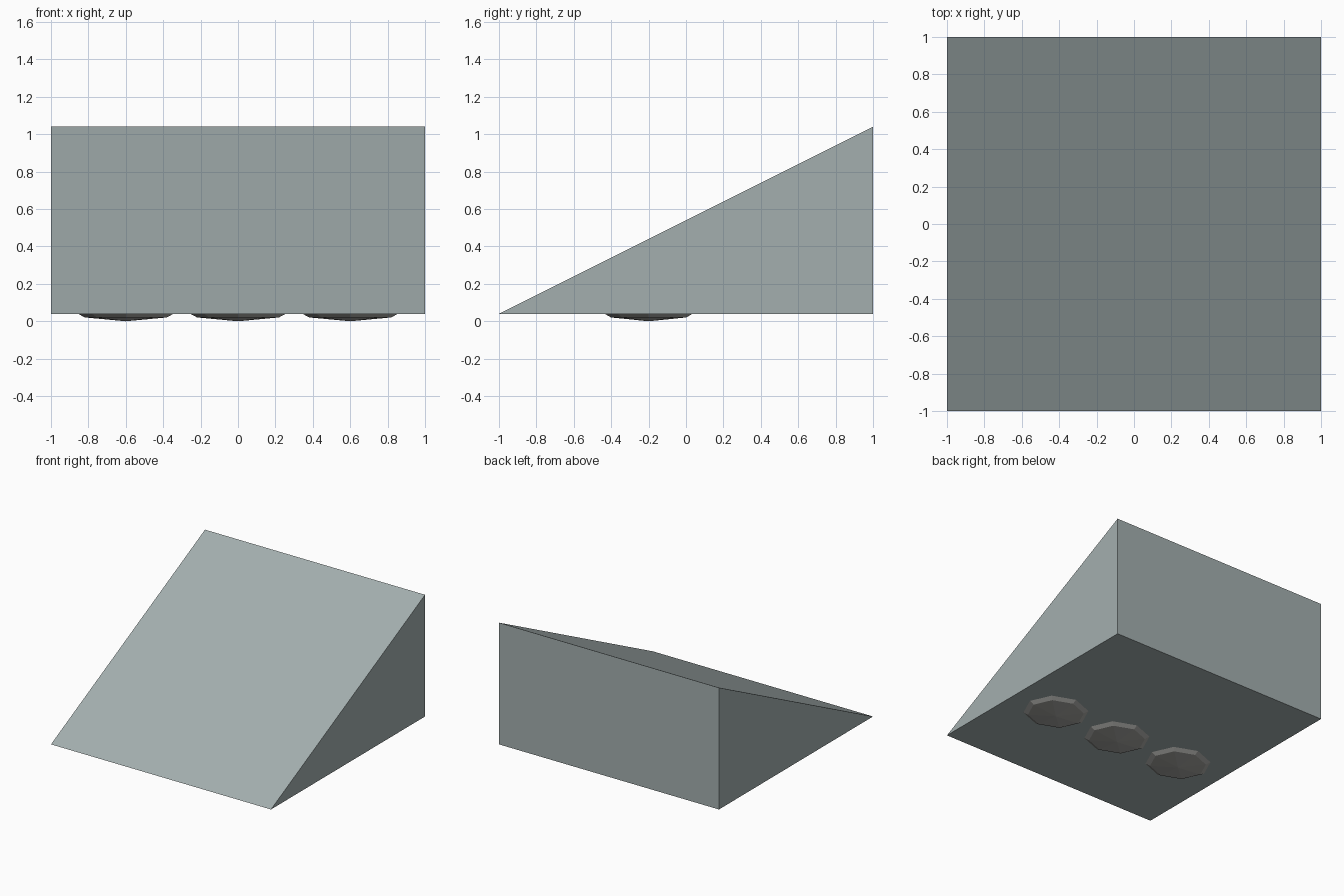
import bpy, bmesh
from mathutils import Matrix

if "Cube" in bpy.data.objects:
    bpy.data.objects.remove(bpy.data.objects["Cube"])


def make_object(name, bm, material):
    bmesh.ops.recalc_face_normals(bm, faces=bm.faces)
    mesh = bpy.data.meshes.new(name)
    bm.to_mesh(mesh)
    bm.free()
    mesh.materials.append(material)
    obj = bpy.data.objects.new(name, mesh)
    bpy.context.collection.objects.link(obj)
    return obj


def make_material(name, colour):
    mat = bpy.data.materials.new(name)
    mat.diffuse_color = (*colour, 1)
    mat.use_nodes = True
    mat.node_tree.nodes["Principled BSDF"].inputs["Base Color"].default_value = mat.diffuse_color
    return mat


body_grey = make_material("body_grey", (0.37, 0.43, 0.43))
foot_grey = make_material("foot_grey", (0.39, 0.39, 0.37))

# Wedge body: triangular side profile extruded across the width
bm = bmesh.new()
profile = [(-1, 0.04), (1, 0.04), (1, 1.04)]
side = bm.faces.new([bm.verts.new((-1, y, z)) for y, z in profile])
extruded = bmesh.ops.extrude_face_region(bm, geom=[side])["geom"]
new_verts = [g for g in extruded if isinstance(g, bmesh.types.BMVert)]
bmesh.ops.translate(bm, verts=new_verts, vec=(2, 0, 0))
make_object("wedge_body", bm, body_grey)

# Feet: flattened eight-sided spheres sunk into the underside
for name, x in (("left_foot", -0.6), ("middle_foot", 0), ("right_foot", 0.6)):
    bm = bmesh.new()
    placement = Matrix.Translation((x, -0.2, 0.07)) @ Matrix.Diagonal((0.31, 0.285, 0.07, 1))
    bmesh.ops.create_uvsphere(bm, u_segments=8, v_segments=4, radius=1, matrix=placement)
    make_object(name, bm, foot_grey)
